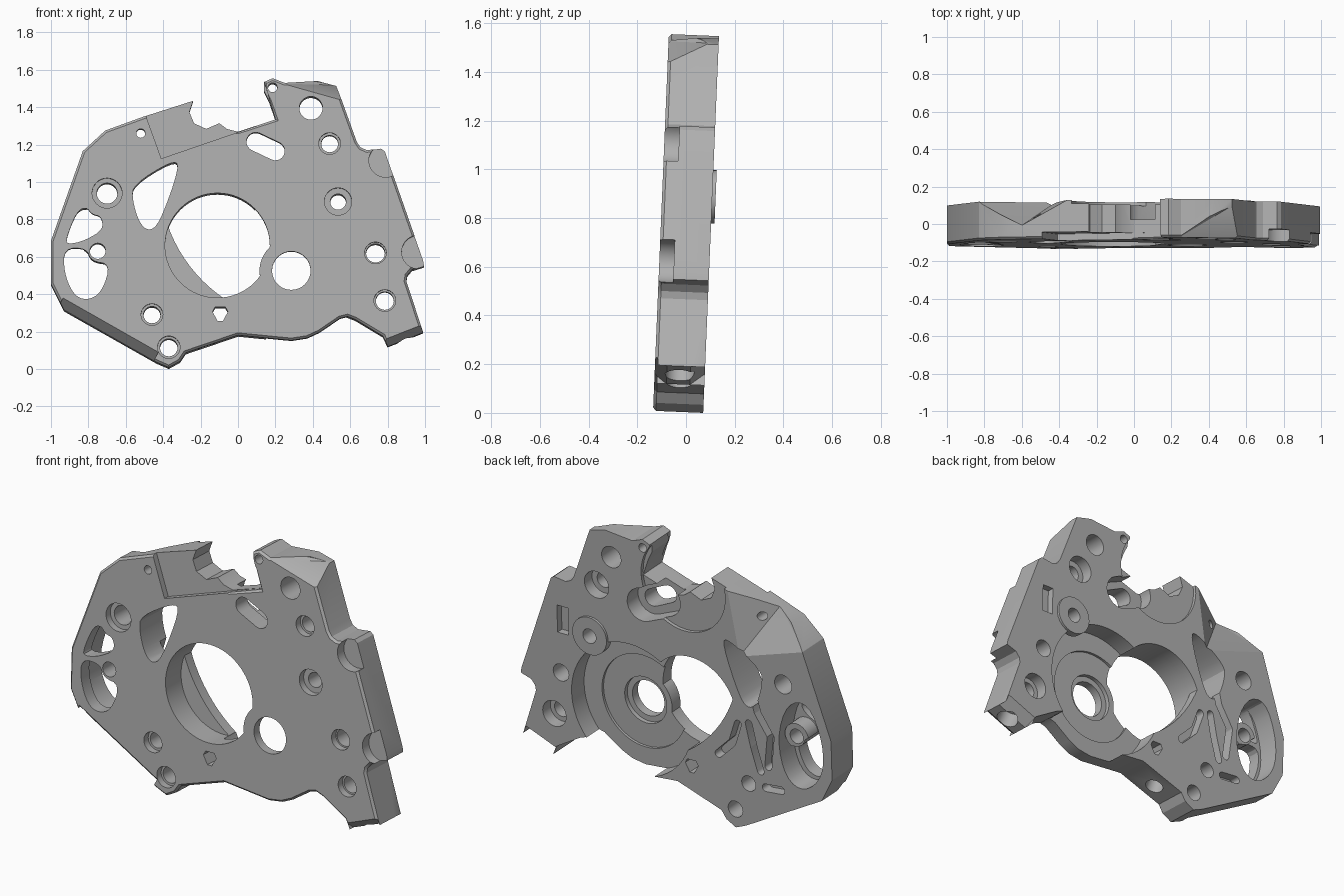
import bpy, bmesh, math
from mathutils import Matrix

cube = bpy.data.objects.get("Cube")
if cube:
    bpy.data.objects.remove(cube)

T = 0.103          # half thickness of the plate
FRONT, BACK = -T - 0.05, T + 0.05

grey = bpy.data.materials.new("cast_grey")
grey.use_nodes = True
colour = (0.44, 0.44, 0.44, 1)
grey.diffuse_color = colour
grey.node_tree.nodes["Principled BSDF"].inputs["Base Color"].default_value = colour


def finish(bm, name):
    bmesh.ops.recalc_face_normals(bm, faces=bm.faces)
    me = bpy.data.meshes.new(name)
    bm.to_mesh(me)
    bm.free()
    me.materials.append(grey)
    ob = bpy.data.objects.new(name, me)
    bpy.context.collection.objects.link(ob)
    return ob


def prism(pts, y0, y1, name="cutter", bevel=0):
    """Extrude an (x, z) outline from y0 to y1, with an optional front bevel."""
    bm = bmesh.new()
    face = bm.faces.new([bm.verts.new((x, y0, z)) for x, z in pts])
    rim = list(face.edges)
    new = bmesh.ops.extrude_face_region(bm, geom=[face], use_keep_orig=True)["geom"]
    for v in new:
        if isinstance(v, bmesh.types.BMVert):
            v.co.y = y1
    bmesh.ops.recalc_face_normals(bm, faces=bm.faces)
    if bevel:
        bmesh.ops.bevel(bm, geom=rim, offset=bevel, segments=1, affect='EDGES')
    return finish(bm, name)


def hull(pts):
    bm = bmesh.new()
    for p in pts:
        bm.verts.new(p)
    bmesh.ops.convex_hull(bm, input=bm.verts)
    return finish(bm, "cutter")


def arc(x, z, r, a0=0, a1=360, n=24):
    return [(x + r * math.cos(math.radians(a0 + (a1 - a0) * i / n)),
             z + r * math.sin(math.radians(a0 + (a1 - a0) * i / n))) for i in range(n + (a1 - a0 < 360))]


def disc(x, z, r, y0, y1, n=32):
    return prism(arc(x, z, r, n=n), y0, y1)


def slot(p, q, r, y0, y1):
    a = math.degrees(math.atan2(q[1] - p[1], q[0] - p[0]))
    return prism(arc(*p, r, a + 90, a + 270, 10) + arc(*q, r, a - 90, a + 90, 10), y0, y1)


def rounded(pts, steps=2):
    for _ in range(steps):
        out = []
        for (ax, az), (bx, bz) in zip(pts, pts[1:] + pts[:1]):
            out += [(ax * .75 + bx * .25, az * .75 + bz * .25), (ax * .25 + bx * .75, az * .25 + bz * .75)]
        pts = out
    return pts


def combine(target, tool, mode='DIFFERENCE'):
    mod = target.modifiers.new("cut", 'BOOLEAN')
    mod.operation, mod.solver, mod.object = mode, 'EXACT', tool
    bpy.context.view_layer.objects.active = target
    bpy.ops.object.modifier_apply(modifier=mod.name)
    bpy.data.objects.remove(tool)
    return target


def edge_chamfer(p, q, inset, depth, side):
    """Wedge along outline edge p-q; the plate lies to the left of p-q."""
    dx, dz = q[0] - p[0], q[1] - p[1]
    k = math.hypot(dx, dz)
    nx, nz = -dz / k, dx / k
    pts = []
    for x, z in (p, q):
        for off, y in ((inset, T), (0, T - depth), (-.08, T - depth), (-.08, T + .05), (inset, T + .05)):
            pts.append((x + nx * off, y * side, z + nz * off))
    return hull(pts)


def side_bore(x, z, dx, dz, r, depth):
    """Round hole drilled into the rim along direction (dx, dz)."""
    bm = bmesh.new()
    rot = Matrix.Rotation(math.atan2(dx, dz), 4, 'Y')
    bmesh.ops.create_cone(bm, cap_ends=True, segments=24, radius1=r, radius2=r, depth=depth,
                          matrix=Matrix.Translation((x, 0, z)) @ rot)
    return finish(bm, "cutter")


# Plate outline, clockwise from the left end
outline = [(-1, .45), (-1, .68), (-.83, 1.16), (-.71, 1.27), (-.49, 1.35), (-.24, 1.43),
           (-.26, 1.37), (-.235, 1.31), (-.17, 1.28), (-.1, 1.31), (-.06, 1.28), (0, 1.265),
           (.2, 1.33), (.165, 1.43), (.14, 1.48), (.14, 1.53), (.185, 1.55), (.25, 1.525), (.425, 1.54),
           (.525, 1.515), (.635, 1.21), (.655, 1.18), (.69, 1.165), (.765, 1.175), (.785, 1.16),
           (.99, .575), (.995, .545), (.93, .525), (.905, .495), (.9, .465), (.99, .19), (.8, .115),
           (.775, .17), (.625, .26), (.585, .275), (.545, .265), (.435, .19), (.37, .16), (.285, .147),
           (0, .175), (-.28, .08), (-.31, .035), (-.37, .002), (-.435, .03), (-.93, .31)]
plate = prism(outline, -T, T, "mounting_plate", bevel=.012)


def cut(tool):
    combine(plate, tool)


# Faceted corners and chamfered rim edges
cut(hull([(-.84, T + .002, 1.16), (-.42, T + .002, 1.02), (-.35, T + .002, 1.41), (-.6, -.03, 1.315),
          (-.7, -.03, 1.6), (-.84, T + .05, 1.3), (-.5, T + .05, 1.2), (-.4, T + .05, 1.6)]))
cut(hull([(.24, -T - .001, 1.52), (.56, -T - .001, 1.43), (.53, .07, 1.52), (.26, -.06, 1.56),
          (.6, .07, 1.7), (.7, -T - .05, 1.45), (.26, -T - .05, 1.7)]))
cut(edge_chamfer((-.96, .33), (-.45, .04), .05, .06, -1))
cut(edge_chamfer((.8, .115), (.99, .19), .04, .05, -1))
cut(edge_chamfer((.8, .115), (.99, .19), .05, .06, 1))

# Sunken area on the upper front
cut(prism([(-.5, 1.37), (-.41, 1.12), (.2, 1.33), (.12, 1.6), (-.5, 1.6)], FRONT, -T + .035))

# Round reliefs on the right rim
for x, z in ((.79, 1.11), (.965, .62)):
    cut(disc(x, z, .09, FRONT, -T + .06))

# Large stepped recess on the back around the shaft hole
for r, depth in ((.385, .115), (.27, .13), (.135, .155)):
    cut(disc(.285, .52, r, T - depth, BACK, 64))
cut(disc(-.07, 1.35, .27, T - .02, BACK, 48))

# Main opening, bitten by the shaft hub and partly closed behind by a web
opening = combine(disc(-.11, .655, .28, FRONT, .04, 64), disc(.285, .52, .17, -1, 1, 48))
cut(opening)
through = combine(disc(-.11, .655, .28, FRONT, BACK, 64), disc(.285, .52, .17, -1, 1, 48))
cut(combine(through, disc(.37, 1.03, .79, -1, 1, 96), 'INTERSECT'))

# Windows cut right through
windows = [
    [(-.56, .98), (-.35, 1.11), (-.31, 1.08), (-.42, .77), (-.48, .73), (-.53, .78), (-.565, .9)],
    [(-.86, .84), (-.81, .86), (-.78, .82), (-.73, .81), (-.72, .74), (-.82, .68), (-.91, .66), (-.92, .69)],
    [(-.93, .64), (-.81, .64), (-.785, .57), (-.68, .555), (-.73, .4), (-.81, .36), (-.88, .39), (-.93, .51)],
]

# Back pocket that joins the two end windows, with its boss left standing
pocket = prism(rounded([(-.86, .87), (-.72, .83), (-.65, .6), (-.7, .38), (-.82, .33), (-.94, .45), (-.95, .65)]),
               T - .13, BACK)
cut(combine(pocket, disc(-.75, .625, .075, -1, T - .04)))
for w in windows:
    cut(prism(rounded(w), FRONT, BACK))
cut(prism(rounded([(-.15, .325), (-.04, .325), (-.095, .225)], 1), FRONT, BACK))

# Raised ring on the back
combine(plate, disc(.535, .89, .11, T - .03, T + .014), 'UNION')

# Slotted hole with a wide pocket behind
cut(slot((.095, 1.21), (.2, 1.16), .05, FRONT, BACK))
cut(slot((.06, 1.22), (.2, 1.16), .095, T - .1, BACK))

# Bolt holes: x, z, radius, front counterbore radius, back counterbore radius
holes = [(-.7, .935, .055, .08, 0), (.535, .89, .042, .073, 0), (.39, 1.39, .062, 0, 0),
         (.49, 1.2, .045, .058, .078), (.735, .615, .05, .058, 0), (.785, .36, .048, .058, .075),
         (-.46, .285, .045, .058, 0), (-.37, .11, .047, .06, 0), (-.75, .625, .042, 0, 0),
         (-.52, 1.255, .024, 0, 0), (.185, 1.5, .025, 0, 0), (.285, .52, .103, 0, 0)]
for x, z, r, front, back in holes:
    cut(disc(x, z, r, FRONT, BACK))
    if front:
        cut(disc(x, z, front, FRONT, -T + .04))
    if back:
        cut(disc(x, z, back, T - .07, BACK))

# Small rectangular pocket and winding grooves on the back
cut(prism([(.68, .85), (.75, .85), (.75, 1.01), (.68, 1.01)], T - .04, BACK))
grooves = [[(-.5, .83), (-.53, .72), (-.61, .6), (-.59, .42)], [(-.47, .64), (-.5, .51), (-.54, .38)],
           [(-.4, .62), (-.36, .5), (-.27, .41)], [(-.57, .29), (-.67, .3)]]
for path in grooves:
    for p, q in zip(path, path[1:]):
        cut(slot(p, q, .022, T - .06, BACK))

# Bores drilled into the lower rim
cut(side_bore(.895, .15, .37, -.93, .06, .2))
cut(side_bore(-.17, .12, .32, -.95, .05, .2))

# Lean the plate back slightly and stand it on the ground
me = plate.data
me.transform(Matrix.Translation((0, 0, .775)) @ Matrix.Rotation(math.radians(-2.4), 4, 'X')
             @ Matrix.Translation((0, 0, -.775)))
me.transform(Matrix.Translation((0, 0, -min(v.co.z for v in me.vertices))))
for p in me.polygons:
    p.material_index = 0
bpy.ops.object.select_all(action='DESELECT')
plate.select_set(True)
bpy.context.view_layer.objects.active = plate
bpy.ops.object.shade_smooth_by_angle(angle=math.radians(25))
